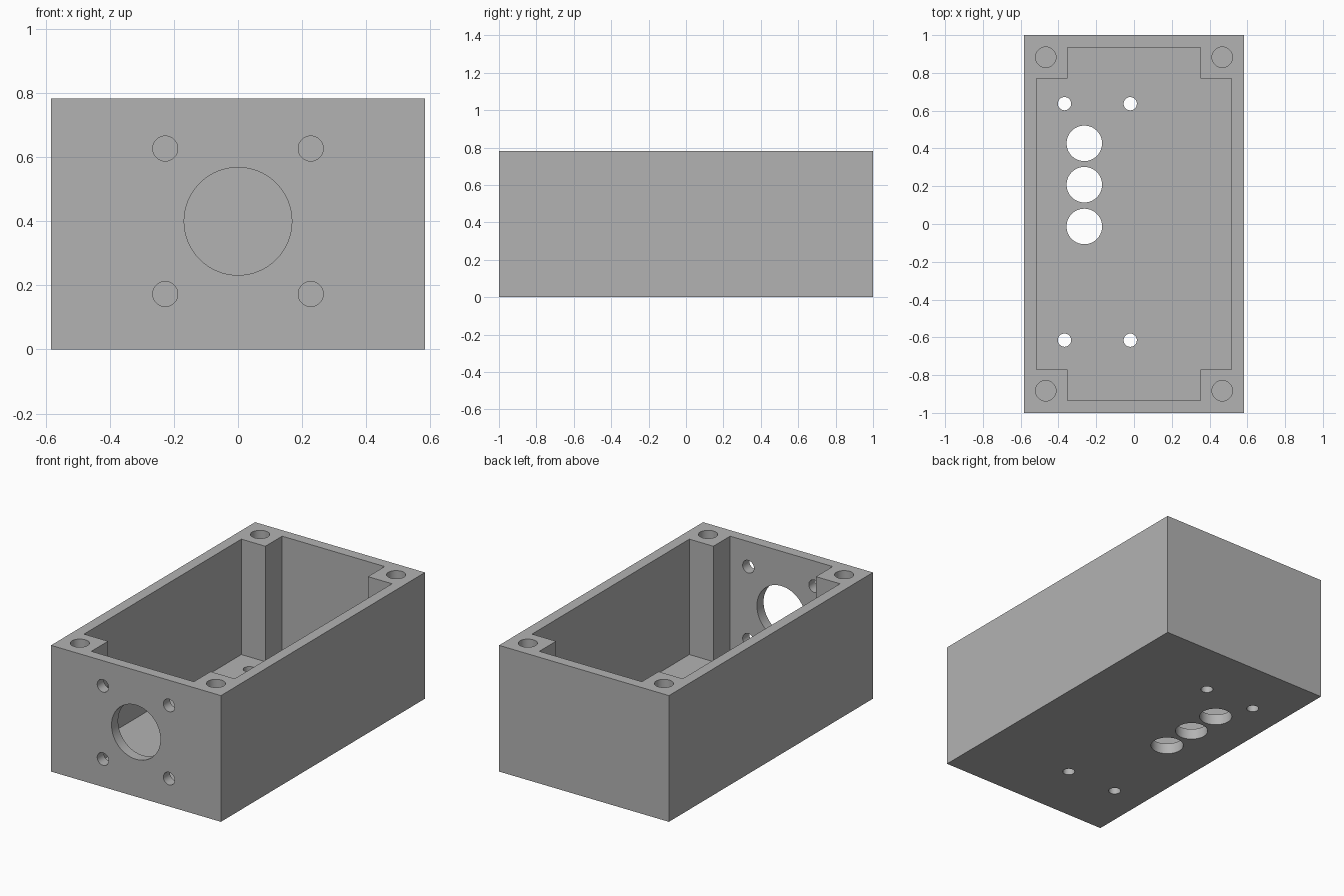
import bpy
import bmesh
from math import radians
from mathutils import Matrix

cube = bpy.data.objects.get("Cube")
if cube:
    bpy.data.objects.remove(cube, do_unlink=True)

HALF_X, HALF_Y, HEIGHT = 0.583, 1.0, 0.783
FLOOR = 0.067
INNER_X, INNER_Y = 0.517, 0.935      # inside of the walls
POST_X, POST_Y = 0.352, 0.771        # inner corners of the screw posts

grey = bpy.data.materials.new("plain grey")
grey.use_nodes = True
grey.diffuse_color = (0.45, 0.45, 0.45, 1)
grey.node_tree.nodes["Principled BSDF"].inputs["Base Color"].default_value = grey.diffuse_color


def add_object(name, bm):
    bmesh.ops.recalc_face_normals(bm, faces=bm.faces)
    mesh = bpy.data.meshes.new(name)
    bm.to_mesh(mesh)
    bm.free()
    mesh.materials.append(grey)
    obj = bpy.data.objects.new(name, mesh)
    bpy.context.collection.objects.link(obj)
    return obj


def prism(name, outline, bottom, top):
    bm = bmesh.new()
    face = bm.faces.new([bm.verts.new((x, y, bottom)) for x, y in outline])
    sides = bmesh.ops.extrude_face_region(bm, geom=[face])["geom"]
    verts = [v for v in sides if isinstance(v, bmesh.types.BMVert)]
    bmesh.ops.translate(bm, verts=verts, vec=(0, 0, top - bottom))
    return add_object(name, bm)


def drill(name, centre, radius, depth, axis="Z"):
    turn = Matrix.Rotation(radians(90), 4, "X") if axis == "Y" else Matrix()
    bm = bmesh.new()
    bmesh.ops.create_cone(bm, cap_ends=True, segments=64, radius1=radius, radius2=radius,
                          depth=depth, matrix=Matrix.Translation(centre) @ turn)
    return add_object(name, bm)


# Outer block
box = prism("enclosure_box", [(-HALF_X, -HALF_Y), (HALF_X, -HALF_Y),
                              (HALF_X, HALF_Y), (-HALF_X, HALF_Y)], 0, HEIGHT)

# Cavity that leaves a square post in each corner
outline = []
for sx, sy in ((1, 1), (-1, 1), (-1, -1), (1, -1)):
    corner = [(sx * INNER_X, sy * POST_Y), (sx * POST_X, sy * POST_Y), (sx * POST_X, sy * INNER_Y)]
    outline += corner if sx * sy > 0 else corner[::-1]
cutters = [prism("cavity_cutter", outline, FLOOR, HEIGHT + 0.2)]

# Blind lid screw holes in the posts
for x in (-0.467, 0.467):
    for y in (-0.883, 0.883):
        cutters.append(drill("lid_screw_cutter", (x, y, HEIGHT), 0.054, 0.8))

# Front connector opening and its four screw holes
cutters.append(drill("connector_cutter", (0, -HALF_Y, 0.4), 0.168, 0.3, "Y"))
for x in (-0.227, 0.227):
    for z in (0.173, 0.627):
        cutters.append(drill("connector_screw_cutter", (x, -HALF_Y, z), 0.039, 0.3, "Y"))

# Row of large floor openings and four small mounting holes
for y in (0.427, 0.208, -0.013):
    cutters.append(drill("floor_opening_cutter", (-0.263, y, 0), 0.094, 0.3))
for x in (-0.368, -0.02):
    for y in (0.637, -0.615):
        cutters.append(drill("floor_screw_cutter", (x, y, 0), 0.035, 0.3))

# Cut everything, then remove the cutters
bpy.ops.object.select_all(action="DESELECT")
bpy.context.view_layer.objects.active = box
box.select_set(True)
for cutter in cutters:
    cutter.hide_render = True
    cut = box.modifiers.new(cutter.name, "BOOLEAN")
    cut.operation = "DIFFERENCE"
    cut.solver = "EXACT"
    cut.object = cutter
    bpy.ops.object.modifier_apply(modifier=cut.name)
    bpy.data.objects.remove(cutter, do_unlink=True)

bpy.ops.object.shade_smooth_by_angle(angle=radians(30))
